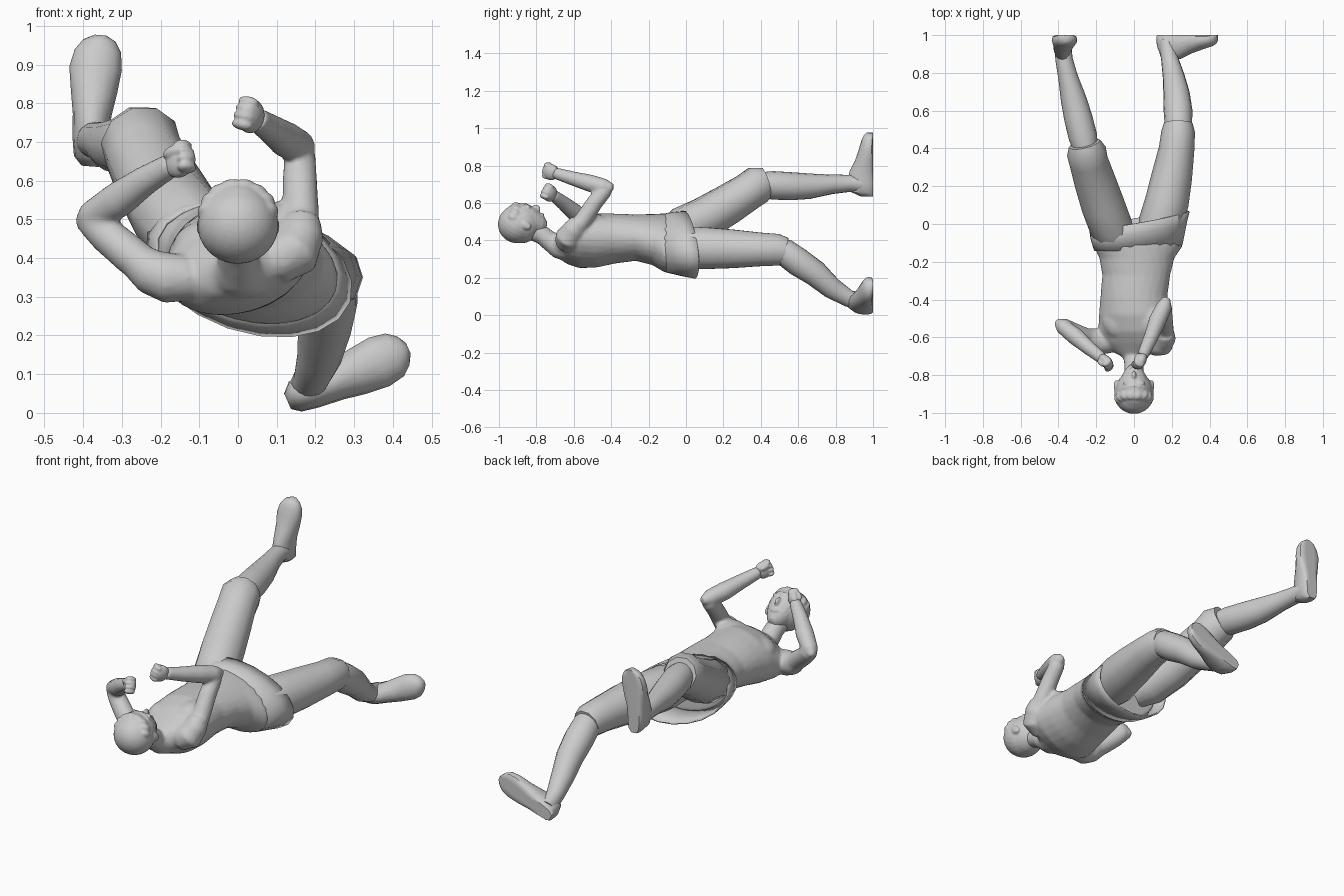
import bpy, bmesh
from math import sin, cos, pi, radians
from mathutils import Vector as V, Matrix


def finish(name, bm, angle=45):
    bmesh.ops.recalc_face_normals(bm, faces=bm.faces)
    me = bpy.data.meshes.new(name)
    bm.to_mesh(me)
    bm.free()
    ob = bpy.data.objects.new(name, me)
    bpy.context.collection.objects.link(ob)
    bpy.ops.object.select_all(action='DESELECT')
    bpy.context.view_layer.objects.active = ob
    ob.select_set(True)
    bpy.ops.object.shade_smooth_by_angle(angle=radians(angle))
    return ob


def loft(name, rings, n=16, ref=(0, 0, 1), caps=True, axis=None, edit=None, angle=45):
    """rings: (x, y, z, half width, half depth, roll in degrees)"""
    bm = bmesh.new()
    rings = [tuple(r) + (r[3],) * (len(r) == 4) for r in rings]
    pts = [V(r[:3]) for r in rings]
    loops = []
    for i, r in enumerate(rings):
        t = V(axis) if axis else pts[min(i + 1, len(pts) - 1)] - pts[max(i - 1, 0)]
        t.normalize()
        s = t.cross(V(ref)).normalized()
        b = s.cross(t)
        roll = radians(r[5]) if len(r) > 5 else 0
        s, b = s * cos(roll) + b * sin(roll), b * cos(roll) - s * sin(roll)
        loop = []
        for k in range(n):
            a = 2 * pi * k / n
            p = pts[i] + s * r[3] * cos(a) + b * r[4] * sin(a)
            loop.append(bm.verts.new(edit(p) if edit else p))
        loops.append(loop)
    for l0, l1 in zip(loops, loops[1:]):
        for k in range(n):
            bm.faces.new((l0[k], l0[(k + 1) % n], l1[(k + 1) % n], l1[k]))
    if caps:
        bm.faces.new(loops[0])
        bm.faces.new(loops[-1])
    return finish(name, bm, angle)


def ball(name, c, size, axes=None, seg=16):
    bm = bmesh.new()
    bmesh.ops.create_uvsphere(bm, u_segments=seg, v_segments=seg * 3 // 4, radius=1)
    rot = Matrix(axes).transposed().to_4x4() if axes else Matrix.Identity(4)
    bm.transform(Matrix.Translation(V(c)) @ rot @ Matrix.Diagonal((*size, 1)))
    return finish(name, bm)


def blend(name, parts, voxel, passes):
    """Fuse overlapping parts into one smooth skin"""
    bpy.ops.object.select_all(action='DESELECT')
    for p in parts:
        p.select_set(True)
    bpy.context.view_layer.objects.active = parts[0]
    bpy.ops.object.join()
    parts[0].name = name
    m = parts[0].modifiers.new("fuse", 'REMESH')
    m.mode, m.voxel_size, m.use_smooth_shade = 'VOXEL', voxel, True
    m = parts[0].modifiers.new("soften", 'SMOOTH')
    m.factor, m.iterations = .5, passes


def fist(name, wrist, d, across):
    d = V(d).normalized()
    w = V(across)
    w = (w - d * w.dot(d)).normalized()
    q = d.cross(w)
    c = V(wrist) + d * .04
    parts = [ball(name, c, (.048, .045, .03), (d, w, q))]
    for i in range(4):
        parts.append(ball("finger", c + d * (.03 - .004 * abs(i - 1.5)) + w * (i - 1.5) * .021 + q * .006,
                          (.021, .014, .029), (d, w, q), 10))
    parts.append(ball("thumb", c + w * .02 + q * .026, (.03, .015, .014), (d, w, q), 10))
    blend(name, parts, .005, 2)


def foot(name, rows):
    """rows: (x, z, half width, height) from heel to toe, sole flat on y = 1"""
    loft(name, [(x, 1 - h * .35, z, w, h * .65) for x, z, w, h in rows], ref=(0, 1, 0), n=16,
         axis=(rows[-1][0] - rows[0][0], 0, rows[-1][1] - rows[0][1]),
         edit=lambda p: V((p.x, min(p.y, 1), p.z)))


# torso, twisted between shoulders and hips
body = [loft("torso", [(0, -.71, .38, .05, .045, 10), (0, -.68, .375, .11, .068, 18),
                       (0, -.63, .38, .18, .098, 18), (0, -.57, .387, .195, .128, 17),
                       (0, -.48, .40, .188, .142, 14), (0, -.38, .41, .178, .133, 7),
                       (.012, -.27, .415, .18, .124, 0), (.015, -.18, .405, .20, .135, -8),
                       (.022, -.115, .387, .243, .149, -16), (.025, -.07, .385, .235, .143, -18)],
             n=24, axis=(0, 1, 0))]
# chest muscles
for x, z, tilt in ((-.085, .45, 16), (.075, .492, 16)):
    c, s = cos(radians(tilt)), sin(radians(tilt))
    body.append(ball("chest", (x, -.51, z), (.085, .095, .05), (V((c, 0, s)), V((0, 1, 0)), V((-s, 0, c)))))
# neck
body.append(loft("neck", [(0, -.86, .47, .053), (0, -.77, .43, .051), (0, -.72, .39, .054),
                          (0, -.685, .375, .07), (0, -.64, .36, .10, .07)]))

# hollow waist band of the shorts
band = loft("waist_band", [(.022, -.125, .385, .243, .147, -16), (.025, -.04, .38, .265, .162, -18),
                           (.028, .015, .377, .277, .168, -19)],
            n=20, caps=False, axis=(0, 1, 0),
            edit=lambda p: V((p.x, p.y + p.x * (.16 if p.y > -.1 else .05) - (p.z - .38) * .08, p.z)))
sol = band.modifiers.new("thickness", 'SOLIDIFY')
sol.thickness = .008

# head: local axes are right, face direction, crown direction
fd, up = V((0, .5, .866)), V((0, -.866, .5))
hax = (V((1, 0, 0)), fd, up)
hc = V((0, -.886, .492))
P = lambda x, f, u: hc + V((x, 0, 0)) + fd * f + up * u
head = [ball("skull", hc, (.098, .107, .109), hax, 24),
        ball("hair", P(0, -.014, .012), (.105, .101, .102), hax, 24),
        loft("face", [(*P(0, .035, .03), .083, .074), (*P(0, .035, -.03), .078, .076),
                      (*P(0, .038, -.075), .064, .066), (*P(0, .05, -.11), .043, .047),
                      (*P(0, .058, -.13), .02, .022)], ref=fd),
        ball("nose", P(0, .108, -.035), (.013, .024, .025), hax, 10),
        ball("mouth", P(0, .098, -.08), (.025, .01, .01), hax, 10)]
for s in (-1, 1):
    head.append(ball("ear", P(s * .093, .005, -.03), (.015, .022, .034), hax, 10))
    head.append(ball("brow", P(s * .034, .097, .006), (.028, .013, .011), hax, 10))
# swept fringe along the hair line
for i in range(8):
    a = (i - 3.5) * .42
    head.append(ball("fringe", P(.07 * sin(a), .068 * cos(a), .058 - .012 * abs(sin(a))), (.036, .025, .034), hax, 12))
blend("head", head, .006, 3)

# raised arms with rounded shoulders
body += [
    loft("right_shoulder", [(-.10, -.62, .36, .04), (-.13, -.625, .35, .06), (-.18, -.625, .348, .066),
                            (-.225, -.61, .365, .06), (-.255, -.60, .388, .05)]),
    loft("right_upper_arm", [(-.2, -.62, .345, .05), (-.28, -.59, .41, .05), (-.34, -.56, .46, .047),
                             (-.375, -.54, .495, .043), (-.395, -.53, .515, .022)]),
    loft("right_forearm", [(-.41, -.515, .485, .018), (-.38, -.54, .505, .041), (-.31, -.595, .55, .047),
                           (-.24, -.655, .60, .039), (-.165, -.715, .645, .031)]),
    loft("left_shoulder", [(.08, -.63, .40, .045), (.11, -.635, .40, .066), (.145, -.63, .415, .07),
                           (.163, -.60, .46, .06), (.166, -.575, .50, .048)], ref=(0, 1, 0)),
    loft("left_upper_arm", [(.16, -.61, .43, .05), (.163, -.55, .51, .047), (.16, -.49, .60, .045),
                            (.16, -.435, .665, .041), (.165, -.41, .70, .022)], ref=(1, 0, 0)),
    loft("left_forearm", [(.175, -.39, .683, .02), (.16, -.435, .687, .043), (.125, -.51, .705, .047),
                          (.09, -.60, .73, .039), (.045, -.70, .76, .031)])]
blend("upper_body", body, .009, 6)
fist("right_fist", (-.18, -.705, .635), (.25, -.19, .14), (0, .3, 1))
fist("left_fist", (.05, -.69, .755), (-.13, -.28, .09), (.2, 0, 1))

# thighs with loose shorts legs
loft("right_thigh", [(-.07, -.09, .43, .09), (-.12, -.02, .465, .115), (-.165, .1, .52, .115),
                     (-.205, .22, .59, .11), (-.24, .33, .66, .103), (-.252, .385, .698, .105),
                     (-.262, .425, .71, .086)], n=10)
loft("left_thigh", [(.12, -.09, .36, .10), (.14, 0, .362, .118), (.175, .12, .358, .116),
                    (.2, .25, .355, .108), (.226, .40, .352, .094), (.234, .49, .35, .089),
                    (.235, .535, .342, .076)], n=10)
# shins
loft("right_shin", [(-.255, .40, .70, .065), (-.27, .46, .695, .076), (-.295, .56, .69, .075),
                    (-.32, .66, .69, .068), (-.35, .78, .70, .052), (-.37, .87, .705, .046), (-.38, .97, .70, .045)])
loft("left_shin", [(.235, .46, .355, .06), (.235, .53, .335, .073), (.233, .60, .285, .076),
                   (.225, .69, .225, .07), (.21, .78, .145, .058), (.19, .87, .09, .046), (.175, .97, .06, .045)])
# feet
foot("right_foot", [(-.382, .637, .022, .07), (-.38, .66, .044, .12), (-.38, .71, .048, .14),
                    (-.377, .77, .05, .125), (-.372, .83, .06, .095), (-.368, .89, .068, .075),
                    (-.362, .935, .06, .062), (-.358, .962, .042, .05), (-.355, .976, .015, .035)])
foot("left_foot", [(.128, .03, .022, .07), (.148, .042, .042, .12), (.19, .058, .048, .14),
                   (.25, .082, .052, .125), (.31, .107, .062, .095), (.365, .132, .068, .075),
                   (.405, .15, .06, .062), (.427, .161, .04, .05), (.44, .167, .015, .035)])
